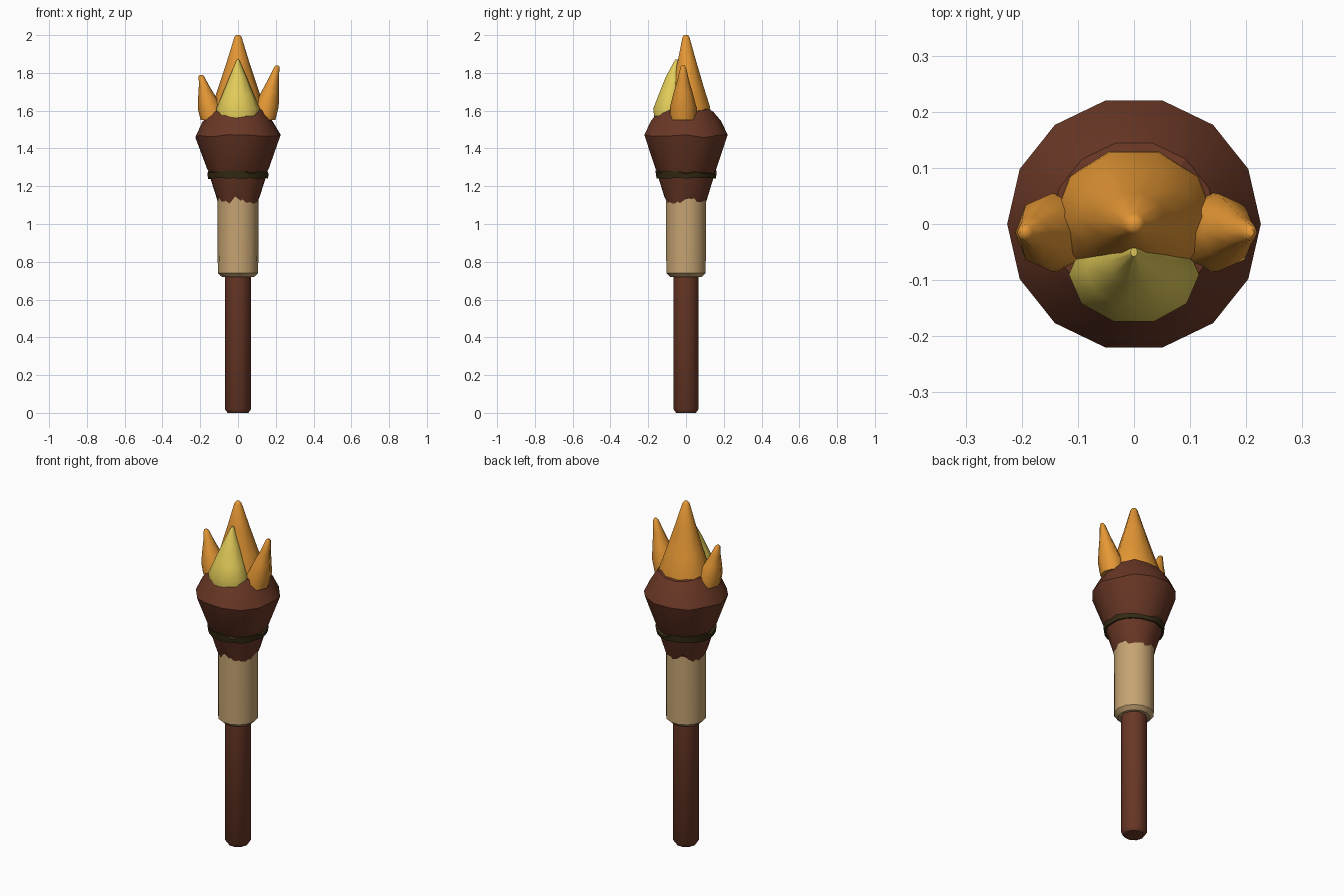
import bpy, bmesh, math, random
from mathutils import Vector

random.seed(4)
cube = bpy.data.objects.get("Cube")
if cube:
    bpy.data.objects.remove(cube, do_unlink=True)


def material(name, rgb):
    m = bpy.data.materials.new(name)
    m.use_nodes = True
    m.diffuse_color = (*rgb, 1)
    m.node_tree.nodes["Principled BSDF"].inputs["Base Color"].default_value = (*rgb, 1)
    return m


brown = material("dark_wood_brown", (0.14, 0.038, 0.019))
cream = material("cloth_tan", (0.56, 0.37, 0.17))
orange = material("flame_orange", (0.78, 0.31, 0.035))
yellow = material("flame_yellow", (0.76, 0.6, 0.1))
soot = material("soot_band", (0.035, 0.024, 0.007))


def finish(bm, name, mat, angle):
    bmesh.ops.recalc_face_normals(bm, faces=bm.faces)
    mesh = bpy.data.meshes.new(name)
    bm.to_mesh(mesh)
    bm.free()
    mesh.materials.append(mat)
    obj = bpy.data.objects.new(name, mesh)
    bpy.context.collection.objects.link(obj)
    bpy.ops.object.select_all(action='DESELECT')
    obj.select_set(True)
    bpy.context.view_layer.objects.active = obj
    bpy.ops.object.shade_smooth_by_angle(angle=math.radians(angle))
    return obj


def loft(name, mat, rings, sides, angle=40, closed=False):
    """Rings are (centre x, centre y, z, radius x, radius y, ragged height)."""
    bm = bmesh.new()
    rows = []
    for cx, cy, z, rx, ry, rag in rings:
        row = []
        for i in range(sides):
            a = math.tau * i / sides
            dz = random.uniform(-rag, rag)
            row.append(bm.verts.new((cx + rx * math.cos(a), cy + ry * math.sin(a), z + dz)))
        rows.append(row)
    pairs = list(zip(rows, rows[1:]))
    if closed:
        pairs.append((rows[-1], rows[0]))
    for low, high in pairs:
        for i in range(sides):
            j = (i + 1) % sides
            bm.faces.new((low[i], low[j], high[j], high[i]))
    if not closed:
        bm.faces.new(rows[0][::-1])
        bm.faces.new(rows[-1])
    return finish(bm, name, mat, angle)


def lathe(name, mat, profile, sides, **kw):
    rings = [(0, 0, z, r, r, rag) for r, z, rag in profile]
    return loft(name, mat, rings, sides, **kw)


# Handle and cloth grip
lathe("handle", brown, [(0.055, 0, 0), (0.07, 0.02, 0), (0.07, 0.75, 0)], 10)
lathe("cloth_grip", cream, [(0.085, 0.72, 0), (0.107, 0.74, 0),
                            (0.108, 1.0, 0), (0.108, 1.17, 0)], 14)

# Flared head, with ragged hems
lathe("head_collar", brown, [(0.106, 1.125, 0.02), (0.117, 1.15, 0.004),
                             (0.152, 1.26, 0)], 22)
lathe("head", brown, [(0.148, 1.262, 0.012), (0.163, 1.29, 0.004), (0.226, 1.465, 0.01),
                      (0.19, 1.54, 0.008), (0.148, 1.6, 0.012), (0.09, 1.612, 0.01)], 14, angle=30)
lathe("soot_ring", soot, [(0.12, 1.25, 0), (0.158, 1.242, 0.004),
                          (0.163, 1.273, 0.012), (0.12, 1.28, 0)], 22, closed=True)

# Central flame
loft("main_flame", orange, [(0, 0.01, 1.56, 0.145, 0.13, 0),
                            (0, 0.015, 1.62, 0.14, 0.118, 0),
                            (0, 0.01, 1.72, 0.105, 0.09, 0),
                            (0, 0.005, 1.86, 0.059, 0.052, 0),
                            (0, 0, 1.99, 0.019, 0.019, 0),
                            (0, 0, 2.0, 0.01, 0.01, 0)], 10, angle=50)

# Side flames
for name, side, tip_x, tip_z in (("left_flame", 1, 0.208, 1.84),
                                 ("right_flame", -1, 0.196, 1.79)):
    base = Vector((side * 0.13, -0.015, 1.55))
    tip = Vector((side * tip_x, -0.015, tip_z))
    rings = []
    for t, r in ((0, 0.068), (0.25, 0.066), (0.5, 0.048), (0.75, 0.028), (0.97, 0.014), (1, 0.006)):
        p = base.lerp(tip, t)
        rings.append((p.x, p.y, p.z, r, r * 1.05, 0))
    loft(name, orange, rings, 8, angle=50)

# Bright front flame
loft("front_flame", yellow, [(0, -0.09, 1.55, 0.105, 0.08, 0),
                             (0, -0.09, 1.61, 0.116, 0.088, 0),
                             (0, -0.08, 1.68, 0.086, 0.07, 0),
                             (0, -0.065, 1.78, 0.045, 0.044, 0),
                             (0, -0.05, 1.87, 0.006, 0.008, 0)], 10, angle=50)
